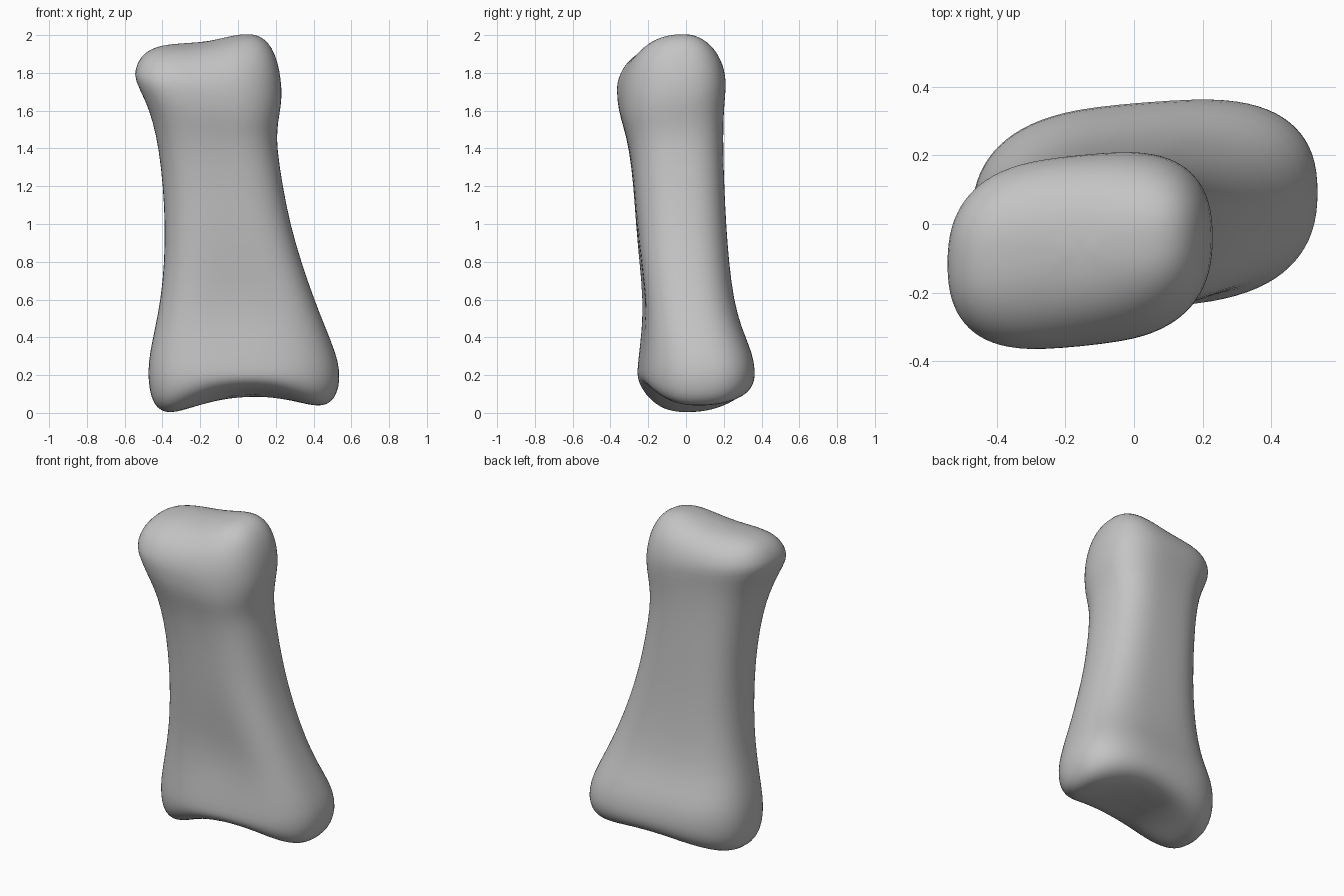
import bpy
import bmesh
from math import cos, sin, pi, copysign, exp

cube = bpy.data.objects.get("Cube")
if cube:
    bpy.data.objects.remove(cube, do_unlink=True)

SIDES = 40        # points around each cross-section
CAP_RINGS = 9     # rings on each rounded end
P, Q = 3.1, 2.4   # squareness across the width and the depth

# Shaft cross-sections: height, right edge, left edge, front, back, skew
sections = [
    (0.22, -0.478, 0.542, -0.27, 0.375, 0.08),
    (0.32, -0.468, 0.518, -0.263, 0.36, 0.07),
    (0.45, -0.44, 0.465, -0.257, 0.30, 0.06),
    (0.6, -0.41, 0.405, -0.257, 0.258, 0.05),
    (0.8, -0.39, 0.335, -0.266, 0.232, 0.04),
    (1.0, -0.387, 0.277, -0.272, 0.217, 0.04),
    (1.2, -0.397, 0.237, -0.282, 0.207, 0.04),
    (1.4, -0.42, 0.207, -0.307, 0.202, 0.06),
    (1.52, -0.45, 0.207, -0.337, 0.204, 0.08),
    (1.62, -0.49, 0.22, -0.367, 0.21, 0.1),
    (1.72, -0.55, 0.234, -0.375, 0.22, 0.1),
]


def signed_power(value, power):
    return copysign(abs(value) ** power, value)


# Unit outline shared by all cross-sections
outline = [(signed_power(cos(2 * pi * i / SIDES), 2 / P),
            signed_power(sin(2 * pi * i / SIDES), 2 / Q)) for i in range(SIDES)]


def place(section, u, v):
    """Position of outline coordinates u, v on a cross-section."""
    z, right, left, front, back, skew = section
    half_x = (left - right) / 2
    half_y = (back - front) / 2 - 0.4 * skew * half_x
    x = (left + right) / 2 + half_x * u
    y = (front + back) / 2 + half_y * v + skew * half_x * u
    # shallow hollow on the front above the base
    if v < 0:
        hollow = 0.035 * exp(-((z - 0.6) / 0.25) ** 2)
        y += hollow * v * v * max(0, 1 - u * u) ** 2
    # slanted collar under the head
    lean = min(1, max(0, (z - 1.4) / 0.3))
    z += lean * (0.03 * v - 0.05 * u)
    return x, y, z


def dome(u, v):
    return max(0, 1 - abs(u) ** P - abs(v) ** Q)


def base_cap(u, v):
    """Two rounded lobes with a dished joint face between them."""
    x, y, z = place(sections[0], u, v)
    g = dome(u, v)
    tilt = 0.35 * (1 - u * u) ** 2 - 0.1
    depth = (0.15 + 0.2 * u * u - 0.03 * u) * (1 + tilt * v) * g ** 0.42
    return x, y, z - depth + 0.03 * g * g


def head_cap(u, v):
    """Saddle-shaped roller, higher on the left side."""
    x, y, z = place(sections[-1], u, v)
    d = x + 0.15
    height = 0.25 + 0.3 * d + 0.7 * d * d
    return x, y, z + height * dome(u, v) ** 0.5


def shrinking(cap):
    """Rings of a cap from just inside the rim towards the pole."""
    scales = [cos(pi / 2 * k / CAP_RINGS) for k in range(1, CAP_RINGS)]
    return [[cap(u * s, v * s) for u, v in outline] for s in scales]


# Stack all rings from the base to the head
rings = shrinking(base_cap)[::-1]
rings += [[place(s, u, v) for u, v in outline] for s in sections]
rings += shrinking(head_cap)

bm = bmesh.new()
loops = [[bm.verts.new(p) for p in ring] for ring in rings]
for low, high in zip(loops, loops[1:]):
    for i in range(SIDES):
        j = (i + 1) % SIDES
        bm.faces.new((low[i], low[j], high[j], high[i]))
for cap, loop in ((base_cap, loops[0]), (head_cap, loops[-1])):
    pole = bm.verts.new(cap(0, 0))
    for i in range(SIDES):
        bm.faces.new((loop[i], loop[(i + 1) % SIDES], pole))
bmesh.ops.recalc_face_normals(bm, faces=bm.faces[:])

# Stand on the floor
bottom = min(v.co.z for v in bm.verts)
bmesh.ops.translate(bm, verts=bm.verts[:], vec=(0, 0, -bottom))

mesh = bpy.data.meshes.new("finger_bone")
bm.to_mesh(mesh)
bm.free()
bone = bpy.data.objects.new("finger_bone", mesh)
bpy.context.collection.objects.link(bone)

# Plain grey surface
grey = bpy.data.materials.new("light_grey")
color = (0.55, 0.55, 0.55, 1)
grey.use_nodes = True
grey.diffuse_color = color
grey.node_tree.nodes["Principled BSDF"].inputs["Base Color"].default_value = color
mesh.materials.append(grey)

# Smooth skin
mesh.polygons.foreach_set("use_smooth", [True] * len(mesh.polygons))
subdivision = bone.modifiers.new("smooth_skin", "SUBSURF")
subdivision.levels = 1
subdivision.render_levels = 1
